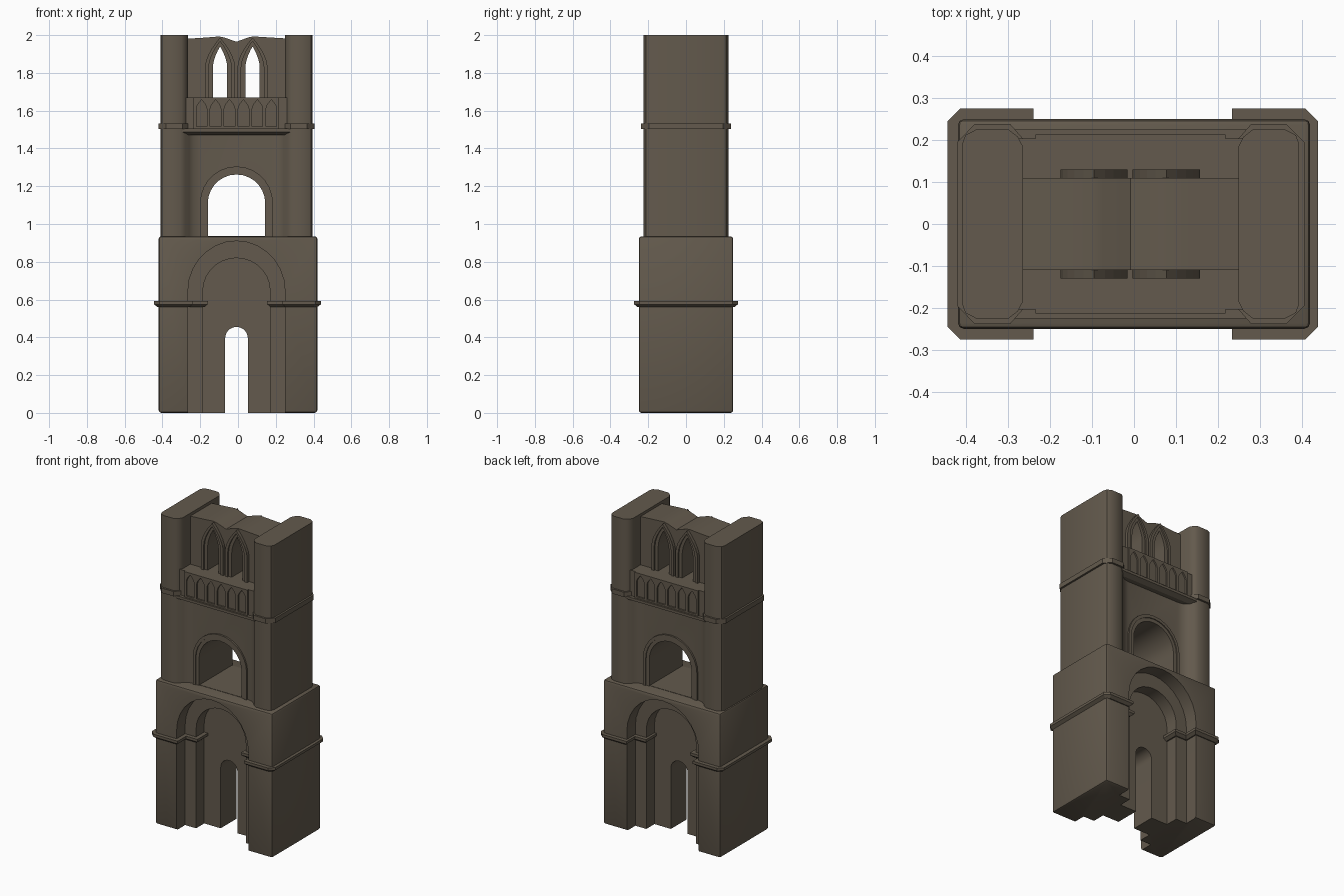
import bpy, bmesh, math

if "Cube" in bpy.data.objects:
    bpy.data.objects.remove(bpy.data.objects["Cube"])

CX = -0.008  # centre line of the arches
stone = bpy.data.materials.new("brown_stone")
stone.diffuse_color = (0.125, 0.102, 0.074, 1)
stone.use_nodes = True
stone.node_tree.nodes["Principled BSDF"].inputs["Base Color"].default_value = stone.diffuse_color


def loft(name, a, b):
    """Closed solid between two matching loops of 3D points."""
    bm = bmesh.new()
    va = [bm.verts.new(p) for p in a]
    vb = [bm.verts.new(p) for p in b]
    n = len(va)
    bm.faces.new(va)
    bm.faces.new(vb)
    for i in range(n):
        j = (i + 1) % n
        bm.faces.new((va[i], va[j], vb[j], vb[i]))
    bmesh.ops.recalc_face_normals(bm, faces=bm.faces)
    me = bpy.data.meshes.new(name)
    bm.to_mesh(me)
    bm.free()
    me.materials.append(stone)
    ob = bpy.data.objects.new(name, me)
    bpy.context.collection.objects.link(ob)
    return ob


def plan(name, pts, z0, z1, low=None):
    """Plan outline raised from z0 to z1, optionally tapered from another outline."""
    return loft(name, [(x, y, z0) for x, y in (low or pts)], [(x, y, z1) for x, y in pts])


def elev(name, pts, y0, y1):
    """Front outline pushed through from y0 to y1."""
    return loft(name, [(x, y0, z) for x, z in pts], [(x, y1, z) for x, z in pts])


def box(name, x0, x1, y, z0, z1):
    return plan(name, [(x0, -y), (x1, -y), (x1, y), (x0, y)], z0, z1)


def round_arch(r, z0, spring, top, n=14):
    arc = [(CX - r * math.cos(math.pi * i / n),
            spring + (top - spring) * math.sin(math.pi * i / n)) for i in range(n + 1)]
    return [(CX - r, z0)] + arc + [(CX + r, z0)]


def pointed_arch(cx, w, z0, spring, top, n=5):
    h = top - spring
    left = []
    for i in range(n + 1):
        t = i / n
        left.append((cx - w * (1 - t ** 1.7), spring + h * t))
    right = [(2 * cx - x, z) for x, z in left[-2::-1]]
    return [(cx - w, z0)] + left + right + [(cx + w, z0)]


def strip(name, outer, inner, y0, y1):
    """Moulding around an arch, between two matching open paths."""
    return elev(name, outer + inner[::-1], y0, y1)


def cut(ob, cutters):
    for c in cutters:
        c.hide_render = True
        m = ob.modifiers.new("cut", 'BOOLEAN')
        m.object = c
        m.solver = 'EXACT'


def finish(ob, angle=40):
    bpy.ops.object.select_all(action='DESELECT')
    ob.select_set(True)
    bpy.context.view_layer.objects.active = ob
    for m in list(ob.modifiers):
        bpy.ops.object.modifier_apply(modifier=m.name)
    bpy.ops.object.shade_smooth_by_angle(angle=math.radians(angle))


def mirror_y(pts):
    """Close a half outline (y >= 0) with its reflection."""
    return pts + [(x, -y) for x, y in pts[::-1] if y > 0]


def flip_x(pts, c):
    return [(2 * c - x, y) for x, y in pts]


helpers = []

# Gate storey with stepped portal on both faces
base = box("gate_storey", -0.42, 0.42, 0.25, 0, 0.935)
bev = base.modifiers.new("bevel", 'BEVEL')
bev.width, bev.segments = 0.014, 2
cs = [elev("door_cutter", [(x, z) for x, z in round_arch(0.06, -0.1, 0.395, 0.455)], -0.4, 0.4)]
for s in (-1, 1):
    cs.append(elev("outer_portal_cutter", round_arch(0.257, -0.1, 0.645, 0.91), s * 0.163, s * 0.4))
    cs.append(elev("inner_portal_cutter", round_arch(0.178, -0.1, 0.645, 0.82), s * 0.08, s * 0.4))
cut(base, cs)
helpers += cs
finish(base)

# Impost band stepping into the portal
band_top = [(-0.445, 0.245), (-0.415, 0.275), (-0.24, 0.275), (-0.24, 0.188), (-0.16, 0.188), (-0.16, 0.02)]
band_low = [(-0.425, 0.24), (-0.405, 0.256), (-0.258, 0.256), (-0.258, 0.17), (-0.178, 0.17), (-0.178, 0.02)]
for side, f in (("left", lambda p: p), ("right", lambda p: flip_x(p, -0.003))):
    top, low = mirror_y(f(band_top)), mirror_y(f(band_low))
    plan("impost_band_" + side, top, 0.575, 0.592)
    plan("impost_band_underside_" + side, top, 0.56, 0.575, low)

# Middle storey: corner turrets flowing into a recessed wall, open arch through it
half = [(-0.41, 0.19), (-0.402, 0.212), (-0.375, 0.226), (-0.305, 0.226), (-0.28, 0.213),
        (-0.258, 0.188), (-0.235, 0.172), (-0.2, 0.165)]
front = half + flip_x(half, CX)[::-1]
mid = plan("middle_storey", front + [(x, -y) for x, y in front[::-1]], 0.92, 1.505)
c = elev("middle_arch_cutter", round_arch(0.152, 0.937, 1.11, 1.262), -0.4, 0.4)
cut(mid, [c])
helpers.append(c)
finish(mid)
for s, side in ((-1, "front"), (1, "back")):
    o = strip("arch_moulding_" + side, round_arch(0.193, 0.93, 1.11, 1.305),
              round_arch(0.174, 0.93, 1.11, 1.285), s * 0.15, s * 0.176)
    finish(o)
    o = strip("arch_inner_moulding_" + side, round_arch(0.176, 0.93, 1.11, 1.287),
              round_arch(0.152, 0.93, 1.11, 1.262), s * 0.15, s * 0.17)
    finish(o)

# Belfry end blocks with turret corners, and their string course
end = [(-0.41, 0.19), (-0.402, 0.212), (-0.375, 0.226), (-0.3, 0.226), (-0.277, 0.208), (-0.265, 0.185)]
ring = [(-0.422, 0.195), (-0.38, 0.238), (-0.295, 0.238), (-0.253, 0.19)]
for side, f in (("left", lambda p: p), ("right", lambda p: flip_x(p, CX))):
    finish(plan("belfry_turret_" + side, mirror_y(f(end)), 1.5, 2.0))
    plan("string_course_" + side, mirror_y(f(ring)), 1.502, 1.533)

# Belfry wall with broken top edge and paired lancet windows
top_edge = [(-0.28, 1.98), (-0.17, 1.987), (-0.1, 1.993), (-0.075, 1.988), (CX, 1.965),
            (0.055, 1.988), (0.08, 1.993), (0.13, 1.99), (0.26, 1.982)]
wall = elev("belfry_wall", [(-0.28, 1.5)] + top_edge + [(0.26, 1.5)], -0.11, 0.11)
cs = [elev("lancet_cutter", pointed_arch(x, 0.038, 1.664, 1.83, 1.94), -0.4, 0.4) for x in (-0.095, 0.077)]
cut(wall, cs)
helpers += cs
finish(wall, 25)
for x, nm in ((-0.095, "left"), (0.077, "right")):
    for s, side in ((-1, "front"), (1, "back")):
        tag = nm + "_" + side
        strip("lancet_hood_" + tag, pointed_arch(x, 0.08, 1.66, 1.83, 1.987),
              pointed_arch(x, 0.06, 1.66, 1.83, 1.967), s * 0.1, s * 0.13)
        strip("lancet_frame_" + tag, pointed_arch(x, 0.061, 1.66, 1.83, 1.968),
              pointed_arch(x, 0.038, 1.66, 1.83, 1.94), s * 0.1, s * 0.12)

# Balconies: parapet, floor moulding and blind arcade
box("balcony_parapet", -0.28, 0.265, 0.204, 1.49, 1.67)
slab = [(-0.295, -0.225), (0.278, -0.225), (0.278, 0.225), (-0.295, 0.225)]
low = [(-0.27, -0.195), (0.253, -0.195), (0.253, 0.195), (-0.27, 0.195)]
plan("balcony_floor", slab, 1.488, 1.505)
plan("balcony_floor_underside", slab, 1.472, 1.488, low)
for s, side in ((-1, "front"), (1, "back")):
    panel = elev("blind_arcade_" + side, [(-0.235, 1.5), (-0.235, 1.67), (0.218, 1.67), (0.218, 1.5)],
                 s * 0.19, s * 0.214)
    cs = [elev("arcade_cutter", pointed_arch(CX + (i - 2.5) * 0.074, 0.028, 1.515, 1.61, 1.657),
               s * 0.198, s * 0.3) for i in range(6)]
    cut(panel, cs)
    helpers += cs
    finish(panel, 25)

# Remove the cutting shapes
for h in helpers:
    bpy.data.objects.remove(h, do_unlink=True)
